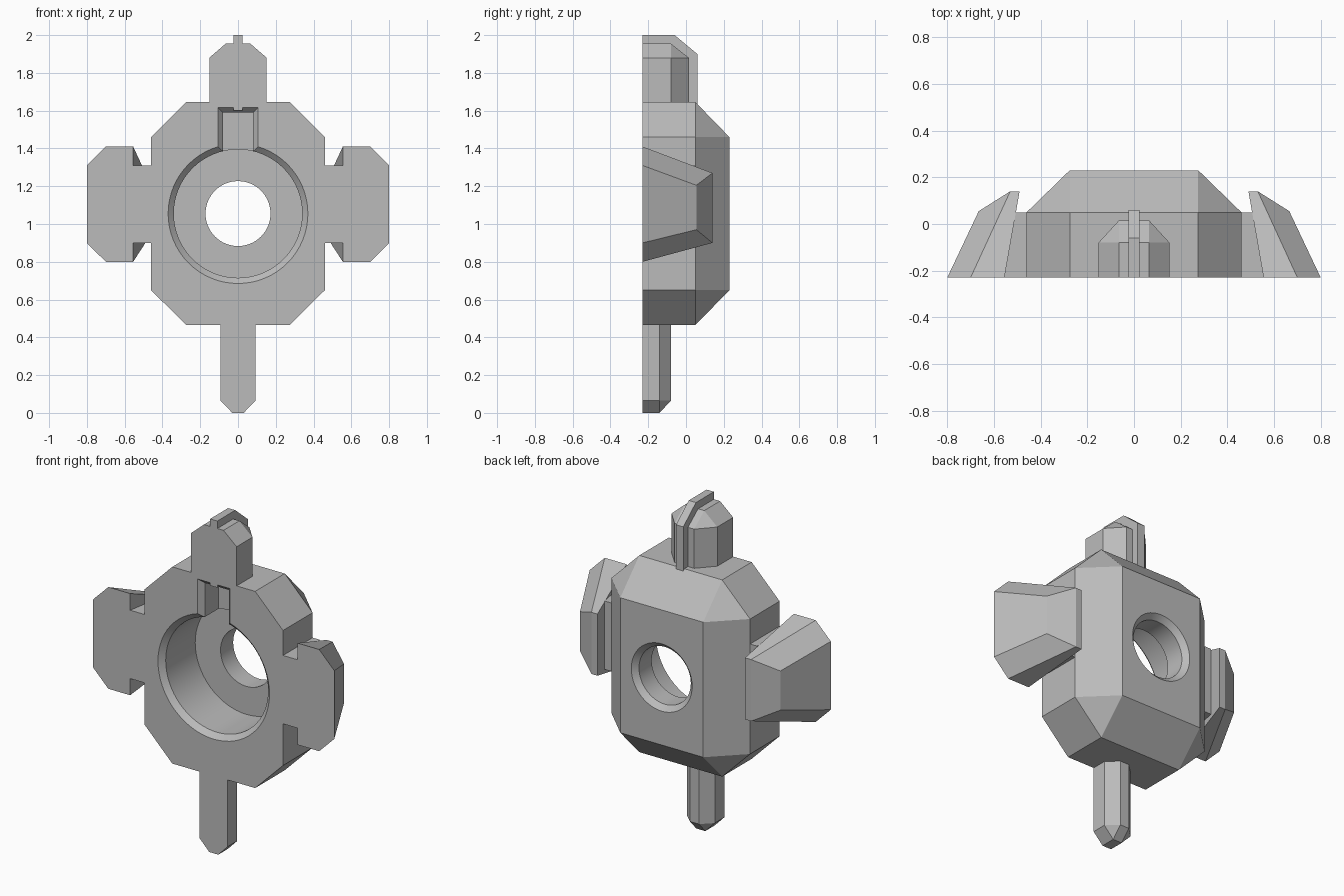
import bpy, bmesh, math
from itertools import product

default = bpy.data.objects.get("Cube")
if default:
    bpy.data.objects.remove(default, do_unlink=True)

FRONT = -0.23
MID_Z = 1.055

grey = bpy.data.materials.new("plain grey")
grey.use_nodes = True
grey.diffuse_color = (0.5, 0.5, 0.5, 1)
grey.node_tree.nodes["Principled BSDF"].inputs["Base Color"].default_value = (0.5, 0.5, 0.5, 1)


def make_object(name, bm):
    bmesh.ops.recalc_face_normals(bm, faces=bm.faces)
    mesh = bpy.data.meshes.new(name)
    bm.to_mesh(mesh)
    bm.free()
    mesh.materials.append(grey)
    obj = bpy.data.objects.new(name, mesh)
    bpy.context.collection.objects.link(obj)
    return obj


def hull(name, points):
    """Flat-faced convex solid around a set of points."""
    bm = bmesh.new()
    for p in points:
        bm.verts.new(p)
    bmesh.ops.remove_doubles(bm, verts=bm.verts, dist=0.0005)
    out = bmesh.ops.convex_hull(bm, input=bm.verts)
    loose = {v for v in out["geom_interior"] + out["geom_unused"]
             if isinstance(v, bmesh.types.BMVert)}
    bmesh.ops.delete(bm, geom=list(loose), context='VERTS')
    bmesh.ops.dissolve_limit(bm, angle_limit=math.radians(1),
                             verts=bm.verts, edges=bm.edges)
    return make_object(name, bm)


def box_points(xs, ys, zs):
    return list(product(xs, ys, zs))


def chamfered(name, x, y, z_ends):
    """Block with bevelled back and ends; x and y are (full, inset) pairs,
    z_ends holds a (full, inset) pair for each end."""
    pts = []
    for full, inset in z_ends:
        pts += box_points((-x[0], x[0]), (FRONT, y[1]), (inset,))
        pts += box_points((-x[1], x[1]), (FRONT, y[1]), (full,))
        pts += box_points((-x[1], x[1]), (y[0],), (inset,))
    return hull(name, pts)


def lathe(name, profile, steps=64):
    """Solid turned around the y axis from (radius, y) pairs."""
    bm = bmesh.new()
    rings = []
    for r, y in profile:
        rings.append([bm.verts.new((r * math.cos(a), y, MID_Z + r * math.sin(a)))
                      for a in (math.tau * i / steps for i in range(steps))])
    for lower, upper in zip(rings, rings[1:]):
        for i in range(steps):
            j = (i + 1) % steps
            bm.faces.new((lower[i], lower[j], upper[j], upper[i]))
    bm.faces.new(rings[0])
    bm.faces.new(rings[-1])
    return make_object(name, bm)


def cut(target, cutter):
    cutter.hide_render = True
    mod = target.modifiers.new("cut", 'BOOLEAN')
    mod.operation = 'DIFFERENCE'
    mod.solver = 'EXACT'
    mod.object = cutter
    bpy.context.view_layer.objects.active = target
    bpy.ops.object.modifier_apply(modifier=mod.name)
    bpy.data.objects.remove(cutter, do_unlink=True)


# Main body with bevelled octagonal form
body = chamfered("body", (0.46, 0.275), (0.23, 0.05), [(0.465, 0.65), (1.645, 1.46)])

# Stepped round bore with bevelled mouths
cut(body, lathe("bore_cutter", [(0.39, -0.25), (0.34, -0.2), (0.34, 0.08),
                                (0.172, 0.08), (0.172, 0.2), (0.212, 0.24)]))

# Key slot above the bore with a bevelled rim
slot = hull("slot_rim_cutter",
            box_points((-0.125, 0.125), (-0.25,), (1.25, 1.635))
            + box_points((-0.08, 0.08), (-0.2,), (1.25, 1.59)))
cut(body, slot)
cut(body, hull("slot_cutter", box_points((-0.08, 0.08), (-0.21, -0.07), (1.25, 1.59))))

bpy.ops.object.select_all(action='DESELECT')
body.select_set(True)
bpy.context.view_layer.objects.active = body
bpy.ops.object.shade_smooth_by_angle(angle=math.radians(20))

# Side arms and their tapered end pads
for side, s in (("left", 1), ("right", -1)):
    hull(side + "_arm", [(s * x, y, z) for x, y, z in
         box_points((0.46, 0.555), (FRONT,), (0.9, 1.31))
         + box_points((0.46, 0.506), (0.05,), (0.9, 1.31))])
    pad = (box_points((0.555, 0.7), (FRONT,), (0.8, 1.41))
           + box_points((0.8,), (FRONT,), (0.9, 1.31))
           + box_points((0.665,), (0.055,), (0.97, 1.205))
           + box_points((0.49, 0.53), (0.14,), (0.9, 1.27)))
    hull(side + "_pad", [(s * x, y, z) for x, y, z in pad])

# Lower peg
chamfered("lower_peg", (0.093, 0.03), (-0.08, -0.14), [(0, 0.065), (0.465, 0.465)])

# Upper block and the fin running over it
chamfered("upper_block", (0.152, 0.065), (0.015, -0.08), [(1.645, 1.645), (1.955, 1.88)])
hull("upper_fin", [(x, y, z) for x in (-0.024, 0.024) for y, z in
                   ((FRONT, 1.6), (0.06, 1.6), (0.06, 1.9), (-0.06, 2.0), (FRONT, 2.0))])
